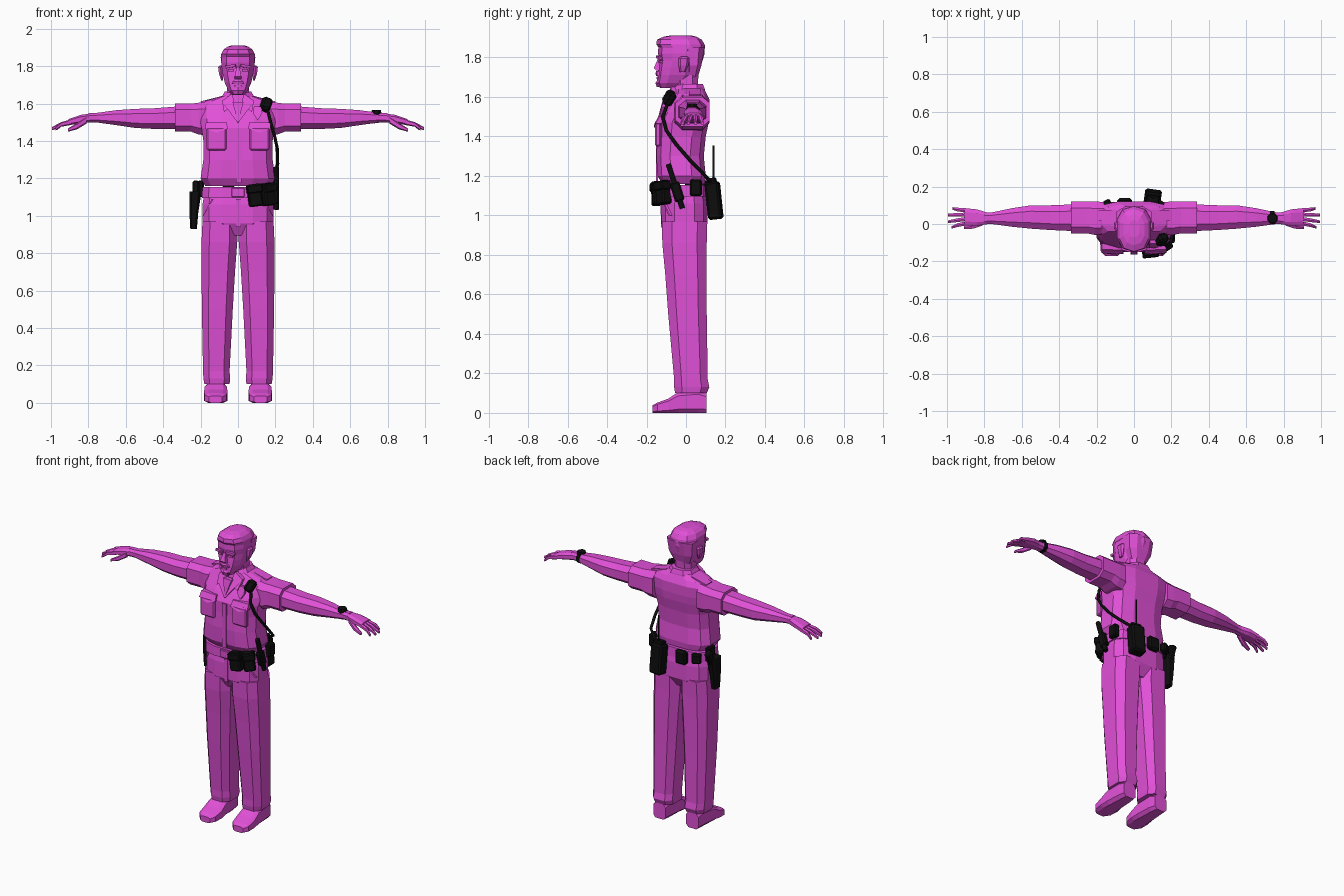
import bpy, bmesh, math
from mathutils import Vector, Euler


def material(name, rgb):
    m = bpy.data.materials.new(name)
    m.diffuse_color = (*rgb, 1)
    return m


PINK = material("magenta", (0.75, 0.08, 0.68))
BLACK = material("black", (0.004, 0.004, 0.004))


def finish(name, bm, mat):
    bmesh.ops.recalc_face_normals(bm, faces=bm.faces)
    me = bpy.data.meshes.new(name)
    bm.to_mesh(me)
    bm.free()
    me.materials.append(mat)
    ob = bpy.data.objects.new(name, me)
    bpy.context.collection.objects.link(ob)
    return ob


def loft(name, axis, rings, n=8, p=0.75, mat=PINK, side=1):
    """Skin through rings (t, a0, a1, b0, b1) along an axis; n=4 gives rectangles."""
    bm = bmesh.new()
    loops = []
    for t, a0, a1, b0, b1 in rings:
        loop = []
        for i in range(n):
            w = (i + 0.5) * 2 * math.pi / n
            k = math.cos(math.pi / n)
            u, v = [math.copysign((abs(f(w)) / k) ** p, f(w)) for f in (math.cos, math.sin)]
            a = (a0 + a1) / 2 + u * (a1 - a0) / 2
            b = (b0 + b1) / 2 + v * (b1 - b0) / 2
            x, y, z = {"x": (t, a, b), "y": (a, t, b), "z": (a, b, t)}[axis]
            loop.append(bm.verts.new((x * side, y, z)))
        loops.append(loop)
    for l0, l1 in zip(loops, loops[1:]):
        for i in range(n):
            j = (i + 1) % n
            bm.faces.new((l0[i], l0[j], l1[j], l1[i]))
    bm.faces.new(loops[0])
    bm.faces.new(loops[-1])
    return finish(name, bm, mat)


def box(name, centre, size, rot=(0, 0, 0), mat=PINK, bevel=0.0):
    bm = bmesh.new()
    bmesh.ops.create_cube(bm, size=1)
    bmesh.ops.scale(bm, vec=size, verts=bm.verts)
    if bevel:
        bmesh.ops.bevel(bm, geom=bm.edges[:], offset=bevel, segments=1, affect="EDGES")
    m = Euler([math.radians(r) for r in rot]).to_matrix().to_4x4()
    m.translation = centre
    bm.transform(m)
    return finish(name, bm, mat)


def plate(name, pts, depth, mat=PINK, side=1):
    """Polygon pushed back along +y."""
    bm = bmesh.new()
    f = bm.faces.new([bm.verts.new((x * side, y, z)) for x, y, z in pts])
    r = bmesh.ops.extrude_face_region(bm, geom=[f])
    for v in r["geom"]:
        if isinstance(v, bmesh.types.BMVert):
            v.co.y += depth
    return finish(name, bm, mat)


def tube(name, pts, radius, mat=BLACK):
    cu = bpy.data.curves.new(name, "CURVE")
    cu.dimensions = "3D"
    cu.bevel_depth, cu.bevel_resolution, cu.use_fill_caps = radius, 1, True
    s = cu.splines.new("POLY")
    s.points.add(len(pts) - 1)
    for q, c in zip(s.points, pts):
        q.co = (*c, 1)
    cu.materials.append(mat)
    ob = bpy.data.objects.new(name, cu)
    bpy.context.collection.objects.link(ob)


# Shirt body and shoulders
loft("shirt", "z", [
    (1.16, -.175, .175, -.12, .095), (1.20, -.2, .2, -.145, .10), (1.30, -.185, .185, -.15, .09),
    (1.40, -.185, .185, -.145, .10), (1.47, -.195, .195, -.145, .115), (1.52, -.205, .205, -.115, .12),
    (1.585, -.205, .205, -.07, .12), (1.615, -.17, .17, -.055, .105), (1.645, -.075, .075, -.05, .09)], n=12, p=.65)
box("placket", (.005, -.147, 1.32), (.03, .012, .29))
plate("open_neck", [(-.03, -.112, 1.61), (0, -.14, 1.5), (.03, -.112, 1.61)], .03)

# Neck and collar
loft("neck", "z", [(1.58, -.07, .07, -.07, .07), (1.66, -.06, .06, -.055, .06),
                   (1.74, -.06, .06, -.06, .065)])
loft("collar", "z", [(1.60, -.095, .095, -.07, .10), (1.64, -.085, .085, -.06, .095),
                     (1.665, -.07, .07, -.045, .085)])

# Trousers seat, fly and belt
loft("seat", "z", [(.895, -.04, .04, -.09, .07), (.96, -.19, .19, -.125, .11),
                   (1.06, -.19, .19, -.125, .11), (1.12, -.18, .18, -.115, .10)], n=12, p=.65)
loft("belt", "z", [(1.095, -.193, .193, -.132, .11), (1.155, -.19, .19, -.13, .107)], n=12, p=.65)
box("buckle", (0, -.135, 1.125), (.07, .014, .05), bevel=.004)
plate("fly", [(-.012, -.129, 1.09), (-.012, -.127, .94), (.014, -.127, .94), (.014, -.129, 1.09)], .02)

for s, tag in ((1, "left"), (-1, "right")):
    # Trouser leg and shoe
    loft(tag + "_leg", "z", [
        (.10, .045, .18, -.055, .105), (.13, .042, .185, -.06, .118), (.17, .045, .187, -.06, .11),
        (.50, .028, .193, -.09, .105), (.70, .016, .195, -.105, .105), (.86, .004, .195, -.12, .105),
        (.97, .004, .19, -.122, .108)], p=.65, side=s)
    loft(tag + "_shoe", "y", [
        (-.17, .085, .155, 0, .038), (-.145, .062, .178, 0, .052), (-.09, .055, .182, 0, .072),
        (-.04, .06, .178, 0, .105), (.06, .066, .17, 0, .115), (.105, .075, .165, 0, .10)], p=.5, side=s)

    # Short sleeve, cuff and forearm
    loft(tag + "_sleeve", "x", [(.16, -.055, .118, 1.43, 1.61), (.21, -.058, .12, 1.435, 1.605),
                                (.25, -.05, .12, 1.45, 1.60), (.338, -.052, .12, 1.45, 1.60)], p=.6, side=s)
    loft(tag + "_arm", "x", [
        (.32, -.038, .105, 1.465, 1.585), (.45, -.032, .10, 1.465, 1.575), (.55, -.025, .10, 1.47, 1.572),
        (.65, -.015, .085, 1.485, 1.565), (.76, .0, .062, 1.50, 1.55), (.80, -.002, .062, 1.50, 1.55)],
        p=.8, side=s)

    # Hand with four fingers and thumb
    loft(tag + "_palm", "x", [(.78, 0, .06, 1.502, 1.548), (.84, -.01, .078, 1.495, 1.54),
                              (.905, -.008, .085, 1.485, 1.518)], p=.7, side=s)
    for i, (y0, y1, tip) in enumerate([(.005, -.018, .975), (.028, .012, .995), (.05, .048, .995), (.072, .083, .97)]):
        loft(f"{tag}_finger_{i + 1}", "x", [
            (.89, y0 - .011, y0 + .011, 1.488, 1.515),
            (.945, (y0 + y1) / 2 - .010, (y0 + y1) / 2 + .010, 1.478, 1.50),
            (tip, y1 - .007, y1 + .007, 1.458, 1.474)], n=6, side=s)
    loft(tag + "_thumb", "x", [(.81, -.008, .02, 1.495, 1.53), (.86, -.025, .003, 1.465, 1.495),
                               (.91, -.028, -.01, 1.45, 1.466)], n=6, side=s)

    # Chest pocket with pointed flap
    box(tag + "_pocket", (s * .115, -.142, 1.412), (.105, .03, .125), bevel=.008)
    plate(tag + "_pocket_flap", [(.055, -.16, 1.465), (.115, -.163, 1.445), (.175, -.155, 1.465),
                                 (.172, -.135, 1.50), (.06, -.14, 1.50)], .03, side=s)
    # Lapel, shoulder strap and sleeve patch
    plate(tag + "_lapel", [(.03, -.075, 1.655), (.085, -.075, 1.615), (.075, -.115, 1.555),
                           (.055, -.12, 1.57), (.0, -.142, 1.495)], .025, side=s)
    box(tag + "_shoulder_strap", (s * .145, .045, 1.618), (.11, .06, .016), (0, s * 14, 0))
    plate(tag + "_hip_pocket", [(.13, -.126, 1.09), (.185, -.09, 1.0), (.188, -.08, 1.0), (.14, -.124, 1.09)], .01, side=s)

    # Ear, brow, eye and cheek
    loft(tag + "_ear", "z", [(1.725, .08, .09, -.03, -.005), (1.76, .08, .102, -.035, .01),
                             (1.795, .08, .106, -.035, .015), (1.805, .08, .098, -.025, .008)], n=6, side=s)
    box(tag + "_brow", (s * .04, -.136, 1.80), (.055, .018, .014), (0, s * 8, s * 15))
    box(tag + "_eyelid", (s * .037, -.13, 1.778), (.032, .012, .012), (0, 0, s * 12))

# Head
loft("head", "z", [
    (1.645, -.03, .03, -.13, -.04), (1.67, -.052, .052, -.145, .02), (1.71, -.07, .07, -.14, .05),
    (1.75, -.08, .08, -.135, .065), (1.785, -.086, .086, -.13, .08), (1.82, -.09, .09, -.137, .09),
    (1.86, -.088, .088, -.135, .088)], n=10, p=.8)
loft("hair", "z", [
    (1.845, -.091, .091, -.13, .092), (1.865, -.09, .09, -.145, .09), (1.89, -.077, .077, -.143, .075),
    (1.905, -.055, .055, -.11, .05), (1.912, -.03, .03, -.07, .02)], n=10, p=.8)
loft("back_hair", "z", [(1.70, -.055, .055, .0, .06), (1.76, -.083, .083, .0, .078),
                        (1.85, -.093, .093, -.02, .094)])
loft("nose", "z", [(1.735, -.02, .02, -.152, -.12), (1.745, -.018, .018, -.163, -.12),
                   (1.795, -.008, .008, -.142, -.12)], n=4)
loft("moustache", "z", [(1.706, -.034, .034, -.149, -.12), (1.718, -.028, .028, -.153, -.12),
                        (1.73, -.016, .016, -.15, -.12)], n=6)
box("lower_lip", (0, -.141, 1.695), (.036, .016, .01))
loft("chin", "z", [(1.65, -.018, .018, -.145, -.1), (1.67, -.024, .024, -.152, -.1),
                   (1.685, -.018, .018, -.143, -.1)], n=6)

# Chest badge
plate("badge", [(.08, -.125, 1.55), (.105, -.13, 1.51), (.13, -.125, 1.55), (.125, -.105, 1.585), (.085, -.105, 1.585)], .02)

# Shoulder microphone and cable to the radio
box("microphone", (.15, -.085, 1.595), (.055, .05, .075), (-25, 25, 10), BLACK, .012)
tube("microphone_cable", [(.16, -.095, 1.56), (.175, -.118, 1.50), (.195, -.10, 1.43), (.21, -.05, 1.36),
                          (.212, .02, 1.28), (.20, .08, 1.22), (.13, .125, 1.17)], .009)

# Radio and antenna
box("radio_case", (.10, .142, 1.075), (.09, .07, .19), (6, 0, -8), BLACK, .01)
box("radio_top", (.10, .13, 1.17), (.07, .045, .04), (6, 0, -8), BLACK, .006)
tube("antenna", [(.10, .14, 1.16), (.10, .14, 1.355)], .006)

# Holster and pistol grip
loft("holster", "z", [(.93, -.255, -.22, .0, .06), (1.02, -.26, -.212, -.005, .07),
                      (1.13, -.26, -.195, -.01, .085)], n=8, p=.6, mat=BLACK)
box("pistol_grip", (-.225, .075, 1.14), (.035, .05, .09), (-25, 0, 0), BLACK, .008)
box("holster_loop", (-.198, .03, 1.145), (.03, .07, .09), (0, 0, 0), BLACK, .006)

# Pouches around the belt
box("front_pouch", (.09, -.148, 1.11), (.075, .05, .12), (0, -8, 6), BLACK, .008)
box("front_pouch_flap", (.088, -.153, 1.145), (.085, .055, .045), (0, -8, 6), BLACK, .006)
box("side_front_pouch", (.16, -.115, 1.115), (.07, .055, .12), (0, -8, 35), BLACK, .008)
box("side_front_flap", (.162, -.12, 1.15), (.078, .06, .045), (0, -8, 35), BLACK, .006)
box("left_pouch", (.198, .05, 1.14), (.04, .06, .085), (0, 0, 0), BLACK, .008)
box("cuff_pouch", (-.05, .118, 1.115), (.08, .04, .09), (0, 0, 0), BLACK, .012)
box("right_back_pouch", (-.15, .105, 1.125), (.06, .04, .06), (0, 0, 30), BLACK, .008)

# Baton in its holder
tube("baton", [(.205, -.09, 1.26), (.205, -.018, 1.035)], .015)
box("baton_holder", (.2, -.045, 1.12), (.04, .05, .10), (17, 0, 0), BLACK, .008)

# Wristwatch
loft("watch_strap", "x", [(.728, .0, .07, 1.495, 1.558), (.752, .0, .068, 1.496, 1.556)], p=.8, mat=BLACK)
loft("watch_face", "z", [(1.545, .712, .768, .002, .058), (1.567, .716, .764, .006, .054)], p=1, mat=BLACK)
